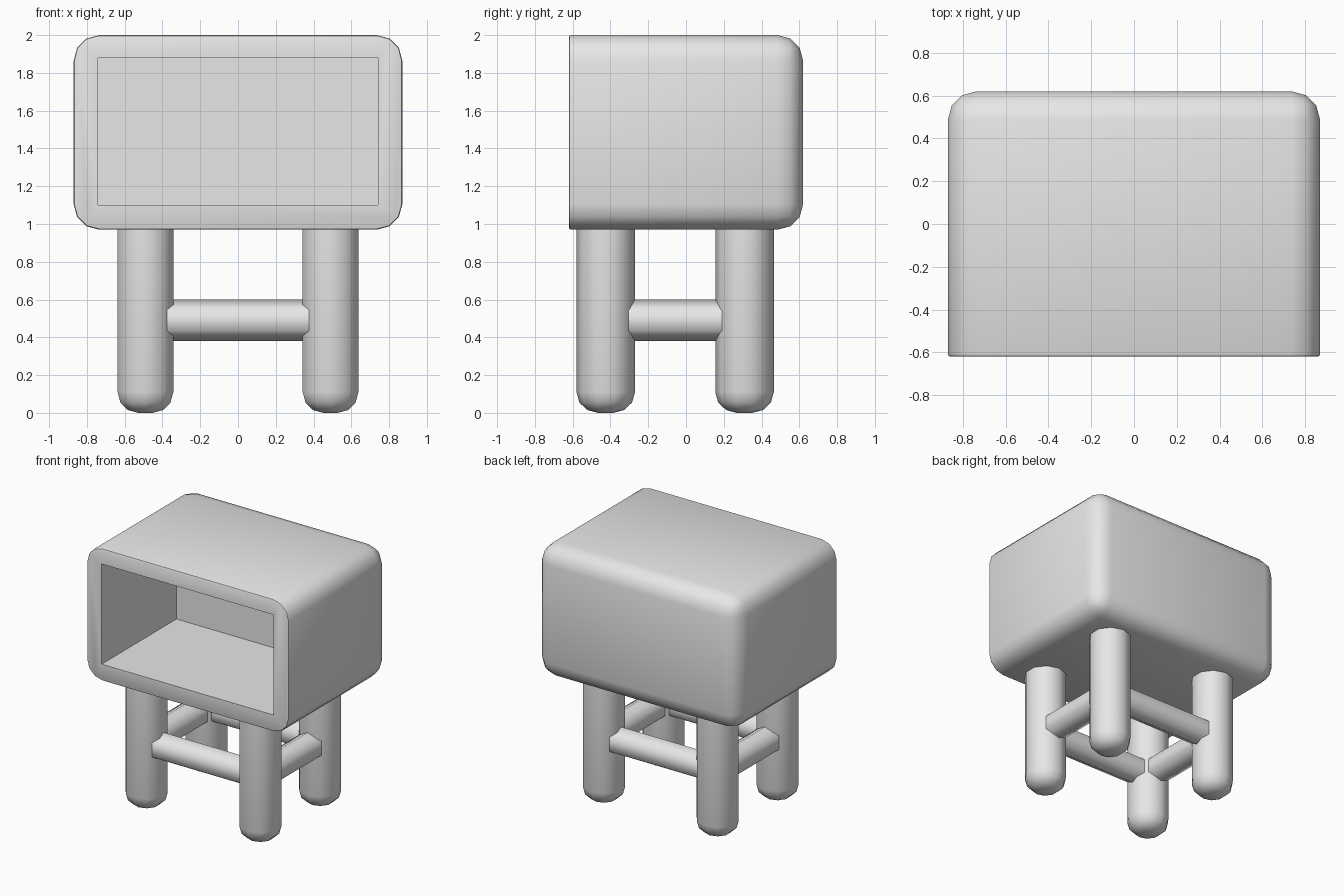
import bpy, bmesh, math
from mathutils import Matrix, Vector

if "Cube" in bpy.data.objects:
    bpy.data.objects.remove(bpy.data.objects["Cube"], do_unlink=True)

grey = bpy.data.materials.new("plain_grey")
grey.use_nodes = True
grey.diffuse_color = (0.8, 0.8, 0.8, 1)
grey.node_tree.nodes["Principled BSDF"].inputs["Base Color"].default_value = (0.8, 0.8, 0.8, 1)


def add_object(name, bm):
    mesh = bpy.data.meshes.new(name)
    bm.to_mesh(mesh)
    bm.free()
    mesh.materials.append(grey)
    obj = bpy.data.objects.new(name, mesh)
    bpy.context.collection.objects.link(obj)
    return obj


def smooth(obj, degrees):
    bpy.ops.object.select_all(action="DESELECT")
    obj.select_set(True)
    bpy.context.view_layer.objects.active = obj
    bpy.ops.object.shade_smooth_by_angle(angle=math.radians(degrees))


def box(low, high):
    low, high = Vector(low), Vector(high)
    bm = bmesh.new()
    place = Matrix.Translation((low + high) / 2) @ Matrix.Diagonal((high - low).to_4d())
    bmesh.ops.create_cube(bm, size=1, matrix=place)
    return bm


def rod(sides, radius, length, matrix):
    bm = bmesh.new()
    bmesh.ops.create_cone(bm, cap_ends=True, segments=sides, radius1=radius,
                          radius2=radius, depth=length, matrix=matrix)
    return bm


# Cabinet shell: rounded everywhere but the front rim, which is only eased
front = -0.62
bm = box((-0.87, front, 0.97), (0.87, 0.62, 2.0))


def on_front(edge):
    return all(abs(v.co.y - front) < 1e-4 for v in edge.verts)


bmesh.ops.bevel(bm, geom=[e for e in bm.edges if not on_front(e)], offset=0.135,
                segments=3, profile=0.5, affect="EDGES")
bmesh.ops.bevel(bm, geom=[e for e in bm.edges if on_front(e)], offset=0.012,
                segments=2, profile=0.5, affect="EDGES")
cabinet = add_object("cabinet", bm)

# Open compartment cut into the front
cutter = add_object("compartment_cutter", box((-0.74, -0.8, 1.10), (0.74, 0.30, 1.88)))
cutter.hide_render = True
cut = cabinet.modifiers.new("compartment", "BOOLEAN")
cut.operation = "DIFFERENCE"
cut.solver = "EXACT"
cut.object = cutter
bpy.context.view_layer.objects.active = cabinet
bpy.ops.object.modifier_apply(modifier=cut.name)
bpy.data.objects.remove(cutter, do_unlink=True)
smooth(cabinet, 40)

# Four ten-sided legs with rounded feet
leg_x, leg_y, leg_top = 0.49, {"front": -0.425, "back": 0.31}, 1.04
for side, sx in (("left", 1), ("right", -1)):
    for end, y in leg_y.items():
        bm = rod(10, 0.155, leg_top, Matrix.Translation((sx * leg_x, y, leg_top / 2)))
        foot = [e for e in bm.edges if all(v.co.z < 0.01 for v in e.verts)]
        bmesh.ops.bevel(bm, geom=foot, offset=0.11, segments=3, profile=0.5, affect="EDGES")
        smooth(add_object(f"{end}_{side}_leg", bm), 50)

# Six-sided rungs joining the legs, an edge uppermost
rung_z, rung_radius = 0.49, 0.11
for end, y in leg_y.items():
    turn = Matrix.Rotation(math.pi / 2, 4, "Y") @ Matrix.Rotation(math.pi / 2, 4, "Z")
    bm = rod(6, rung_radius, 2 * leg_x - 0.1, Matrix.Translation((0, y, rung_z)) @ turn)
    smooth(add_object(f"{end}_rung", bm), 65)
span = leg_y["back"] - leg_y["front"]
middle = (leg_y["back"] + leg_y["front"]) / 2
for side, sx in (("left", 1), ("right", -1)):
    place = Matrix.Translation((sx * leg_x, middle, rung_z))
    bm = rod(6, rung_radius, span - 0.1, place @ Matrix.Rotation(math.pi / 2, 4, "X"))
    smooth(add_object(f"{side}_rung", bm), 65)
